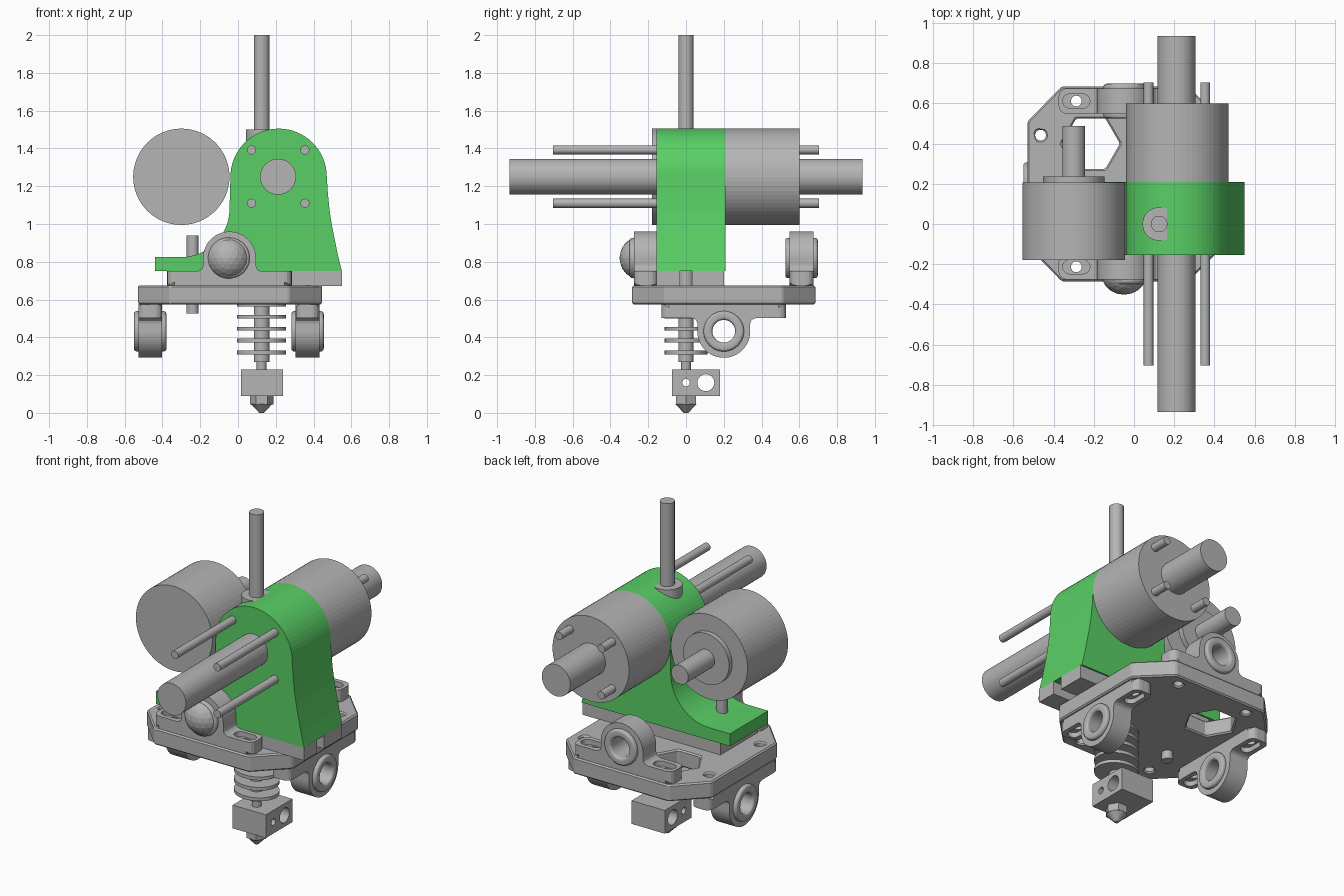
import bpy, bmesh, math
from mathutils import Matrix, Vector

if "Cube" in bpy.data.objects:
    bpy.data.objects.remove(bpy.data.objects["Cube"])


def material(name, rgb):
    m = bpy.data.materials.new(name)
    m.diffuse_color = (*rgb, 1)
    m.use_nodes = True
    m.node_tree.nodes["Principled BSDF"].inputs["Base Color"].default_value = m.diffuse_color
    return m


GREY = material("grey", (0.46, 0.46, 0.46))
GREEN = material("green", (0.1, 0.63, 0.13))

# Profile plane + extrusion direction for each axis
AXES = {
    "x": Matrix(((0, 0, 1), (1, 0, 0), (0, 1, 0))).to_4x4(),
    "y": Matrix(((1, 0, 0), (0, 0, 1), (0, 1, 0))).to_4x4(),
    "z": Matrix.Identity(4),
}


def arc(cx, cy, r, a0, a1, n):
    return [(cx + r * math.cos(math.radians(a0 + (a1 - a0) * i / n)),
             cy + r * math.sin(math.radians(a0 + (a1 - a0) * i / n))) for i in range(n + 1)]


def circle(cx, cy, r, n=48):
    return arc(cx, cy, r, 0, 360, n)[:-1]


def add_object(name, bm, mat=GREY):
    mesh = bpy.data.meshes.new(name)
    bm.to_mesh(mesh)
    bm.free()
    mesh.materials.append(mat)
    ob = bpy.data.objects.new(name, mesh)
    bpy.context.collection.objects.link(ob)
    return ob


def prism(name, loops, lo, hi, axis, mat=GREY):
    """Extrude an outline (first loop) with holes (other loops) along an axis."""
    bm = bmesh.new()
    for loop in loops:
        vs = [bm.verts.new((u, v, lo)) for u, v in loop]
        for a, b in zip(vs, vs[1:] + vs[:1]):
            bm.edges.new((a, b))
    bmesh.ops.triangle_fill(bm, edges=bm.edges[:], use_beauty=True)
    geom = bmesh.ops.extrude_face_region(bm, geom=bm.faces[:])["geom"]
    bmesh.ops.translate(bm, vec=(0, 0, hi - lo),
                        verts=[g for g in geom if isinstance(g, bmesh.types.BMVert)])
    bm.transform(AXES[axis])
    bmesh.ops.recalc_face_normals(bm, faces=bm.faces[:])
    return add_object(name, bm, mat)


def rod(name, u, v, r, lo, hi, axis, n=48):
    return prism(name, [circle(u, v, r, n)], lo, hi, axis)


def bevel(ob, width, segments):
    m = ob.modifiers.new("bevel", "BEVEL")
    m.width, m.segments, m.limit_method = width, segments, "ANGLE"
    m.angle_limit = math.radians(40)


CX, CY = -0.045, 0.2          # centre of the carriage plate
EAR = 0.242                   # screw distance from bracket centre

# Green motor body
body = ([(-0.44, 0.75), (0.55, 0.75), (0.528, 0.84), (0.51, 0.93), (0.496, 1.0), (0.485, 1.07), (0.476, 1.16)]
        + arc(0.215, 1.25, 0.255, 0, 180, 32)
        + arc(-0.3, 1.08, 0.255, 0, -90, 16) + [(-0.44, 0.825)])
prism("motor_body", [body], -0.155, 0.21, "y", GREEN)

# Slotted mounting base under the green body
prism("mounting_base", [[(-0.37, -0.155), (0.55, -0.155), (0.55, -0.032), (0, -0.032),
                         (0, 0.032), (0.55, 0.032), (0.55, 0.2), (-0.37, 0.2)]], 0.672, 0.752, "z")

# Right motor, its long shaft and four tie rods
rod("right_motor", 0.215, 1.25, 0.255, 0.21, 0.6, "y", 64)
rod("right_shaft", 0.212, 1.25, 0.095, -0.935, 0.935, "y")
for i, x in enumerate((0.072, 0.354)):
    for j, z in enumerate((1.11, 1.392)):
        rod(f"tie_rod_{i}{j}", x, z, 0.024, -0.705, 0.705, "y", 24)

# Left motor with boss and shaft
rod("left_motor", -0.3, 1.25, 0.255, -0.18, 0.207, "y", 64)
rod("left_motor_boss", -0.3, 1.25, 0.153, 0.2, 0.237, "y")
rod("left_motor_shaft", -0.3, 1.25, 0.057, 0.2, 0.488, "y")
rod("locating_pin", -0.24, 0, 0.032, 0.525, 0.94, "z", 32)

# Carriage plate with screw holes and hexagonal window
plate = [(-0.53, -0.11), (-0.36, -0.285), (0.27, -0.285), (0.445, -0.11),
         (0.445, 0.51), (0.27, 0.685), (-0.36, 0.685), (-0.53, 0.51)]
holes = [circle(CX + s * EAR, y, 0.027, 16) for s in (-1, 1) for y in (-0.213, 0.612)]
holes += [circle(x, CY + s * EAR, 0.027, 16) for s in (-1, 1) for x in (-0.465, 0.368)]
window = circle(-0.215, 0.4, 0.145, 6)
bevel(prism("carriage_plate", [plate, window] + holes, 0.575, 0.675, "z"), 0.008, 1)

# Bearing bracket template: domed profile with bore, rounded ears, screw slots
side = [(0.33, 0), (0.33, 0.075), (0.17, 0.075), (0.155, 0.08), (0.144, 0.09), (0.14, 0.105)]
outline = side + arc(0, 0.145, 0.14, 0, 180, 32) + [(-x, z) for x, z in reversed(side)]
template = prism("bracket_template", [outline, circle(0, 0.145, 0.105)], -0.063, 0.063, "y")
bm = bmesh.new()
bm.from_mesh(template.data)
ends = [e for e in bm.edges if all(abs(v.co.x) > 0.329 for v in e.verts)
        and abs(e.verts[0].co.y - e.verts[1].co.y) < 1e-4
        and abs(e.verts[0].co.z - e.verts[1].co.z) > 0.05
        and e.calc_face_angle(0) > 1]
bmesh.ops.bevel(bm, geom=ends, offset=0.04, segments=4, profile=0.5, affect="EDGES")
bm.to_mesh(template.data)
bm.free()
cutters = []
for s in (-1, 1):
    x = s * EAR
    slot = arc(x + 0.033, 0, 0.035, -90, 90, 10) + arc(x - 0.033, 0, 0.035, 90, 270, 10)
    cutters += [rod("screw_cutter", x, 0, 0.027, -0.1, 0.2, "z", 16),
                prism("slot_cutter", [slot], 0.045, 0.2, "z")]
for c in cutters:
    c.hide_render = True
    m = template.modifiers.new("cut", "BOOLEAN")
    m.operation, m.solver, m.object = "DIFFERENCE", "EXACT", c
bpy.context.view_layer.update()
graph = bpy.context.evaluated_depsgraph_get()
bracket_mesh = bpy.data.meshes.new_from_object(template.evaluated_get(graph))
for ob in [template] + cutters:
    bpy.data.objects.remove(ob)

# Place the four brackets, each with its bearing
flip = Matrix(((0, 1, 0), (1, 0, 0), (0, 0, -1))).to_4x4()
places = {
    "front": Matrix.Translation((CX, -0.213, 0.675)),
    "back": Matrix.Translation((CX, 0.612, 0.675)),
    "left": Matrix.Translation((-0.465, CY, 0.577)) @ flip,
    "right": Matrix.Translation((0.368, CY, 0.577)) @ flip,
}
for where, mat in places.items():
    bracket = bpy.data.objects.new(where + "_bracket", bracket_mesh)
    bpy.context.collection.objects.link(bracket)
    bracket.matrix_world = mat
    bearing = prism(where + "_bearing", [circle(0, 0.145, 0.107), circle(0, 0.145, 0.06)],
                    -0.086, 0.086, "y")
    bearing.matrix_world = mat
    bevel(bearing, 0.015, 3)

# Ball seated in the front bearing
bm = bmesh.new()
bmesh.ops.create_icosphere(bm, subdivisions=3, radius=0.117,
                           matrix=Matrix.Translation((CX - 0.005, -0.235, 0.82)))
add_object("front_ball", bm)

# Filament rod, top collar and cooling fins of the hot end
HX = 0.125
rod("filament_rod", HX, 0, 0.041, 0.27, 2.0, "z")
rod("top_collar", HX, 0, 0.083, 1.38, 1.5, "z")
rod("hot_end_neck", HX, 0, 0.026, 0.2, 0.28, "z", 32)
for i in range(5):
    fin = [(HX + 0.13 * u, 0.113 * v) for u, v in circle(0, 0, 1, 40)]
    z = 0.31 + 0.063 * i
    prism(f"cooling_fin_{i}", [fin], z, z + 0.02, "z")

# Heater block with cross holes
prism("heater_block", [[(-0.073, 0.09), (0.18, 0.09), (0.18, 0.23), (-0.073, 0.23)],
                       circle(0.105, 0.16, 0.045, 32), circle(0, 0.16, 0.02, 16)],
      0.015, 0.237, "x")

# Nozzle: hexagon and cone tip
rod("nozzle_hex", HX, 0, 0.062, 0.045, 0.095, "z", 6)
bm = bmesh.new()
bmesh.ops.create_cone(bm, cap_ends=True, segments=32, radius1=0.012, radius2=0.056, depth=0.046,
                      matrix=Matrix.Translation((HX, 0, 0.023)))
add_object("nozzle_tip", bm)
